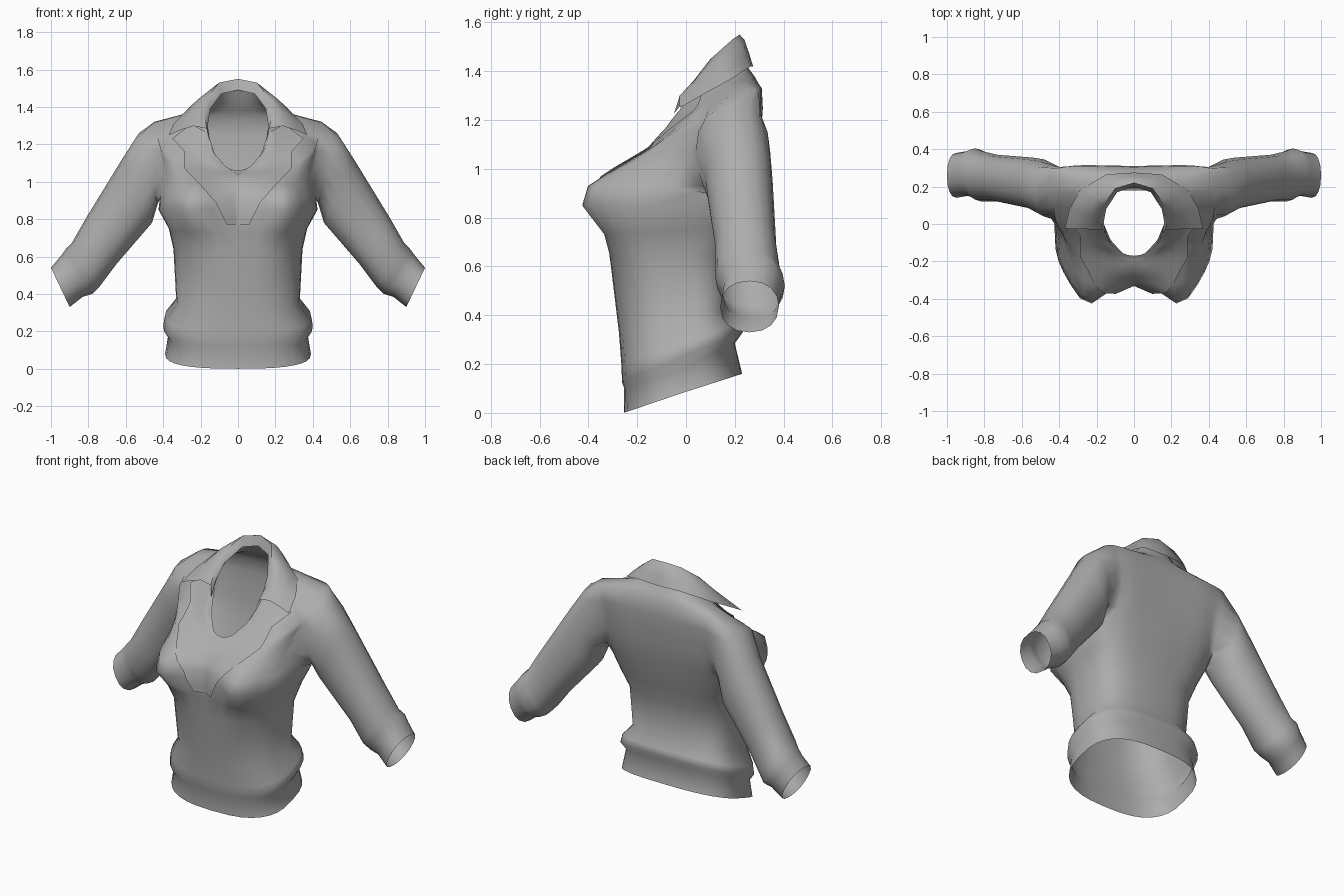
import bpy, bmesh, math
from mathutils import Vector
from mathutils.bvhtree import BVHTree

if "Cube" in bpy.data.objects:
    bpy.data.objects.remove(bpy.data.objects["Cube"])

cloth = bpy.data.materials.new("grey_cloth")
cloth.diffuse_color = (0.42, 0.42, 0.42, 1)
cloth.use_nodes = True
cloth.node_tree.nodes["Principled BSDF"].inputs["Base Color"].default_value = cloth.diffuse_color
SEG = 16  # torso segments from front centre to back centre


def spow(v, p):
    """Signed power, for squarish ovals."""
    return math.copysign(abs(v) ** p, v)


def loft(bm, rows, closed=False):
    """Skin rows of points with quads, return rows of verts."""
    vs = [[bm.verts.new(p) for p in r] for r in rows]
    for a, b in zip(vs, vs[1:]):
        n = len(a)
        for j in range(n if closed else n - 1):
            k = (j + 1) % n
            bm.faces.new((a[j], a[k], b[k], b[j]))
    return vs


def finish(name, bm, angle=50):
    """Turn a right-hand half into a mirrored, smooth object."""
    bmesh.ops.recalc_face_normals(bm, faces=bm.faces)
    me = bpy.data.meshes.new(name)
    bm.to_mesh(me)
    bm.free()
    me.materials.append(cloth)
    ob = bpy.data.objects.new(name, me)
    bpy.context.collection.objects.link(ob)
    ob.modifiers.new("mirror", 'MIRROR').use_clip = True
    bpy.ops.object.select_all(action='DESELECT')
    ob.select_set(True)
    bpy.context.view_layer.objects.active = ob
    bpy.ops.object.shade_smooth_by_angle(angle=math.radians(angle))


# Torso rings: front (y, z), side (x, y, z), back (y, z)
RINGS = [
    ((-.255, 0), (.39, -.02, .08), (.23, .16)),
    ((-.253, .1), (.372, -.02, .18), (.2, .285)),
    ((-.262, .125), (.4, -.02, .23), (.232, .33)),
    ((-.265, .2), (.39, -.02, .28), (.22, .37)),
    ((-.275, .33), (.33, -.02, .36), (.18, .43)),
    ((-.31, .62), (.345, -.02, .64), (.2, .66)),
    ((-.32, .73), (.37, -.01, .75), (.235, .77)),
    ((-.325, .85), (.425, -.02, .85), (.26, .88)),
    ((-.31, .93), (.415, .04, .92), (.28, .97)),
    ((-.28, .98), (.405, .12, 1.02), (.295, 1.07)),
    ((-.25, 1.015), (.41, .16, 1.13), (.305, 1.17)),
    ((-.22, 1.04), (.43, .18, 1.23), (.31, 1.25)),
    ((-.19, 1.05), (.45, .19, 1.315), (.305, 1.33)),
    ((-.18, 1.055), (.32, .17, 1.345), (.28, 1.38)),
    ((-.175, 1.058), (.22, .1, 1.35), (.25, 1.42)),
    ((-.17, 1.06), (.165, .03, 1.31), (.21, 1.52)),
]


def torso_ring(i, front, side, back):
    w, ys, zs = side
    # bust swells around z 0.87; ovals get rounder toward the neck
    bust = .125 * math.exp(-((zs - .87) / (.12 if zs < .87 else .22)) ** 2) if i < 13 else 0
    p = .75 - .1 * math.exp(-((zs - .88) / .1) ** 2) + .05 * max(0, i - 10)
    q = .55 if 5 < i < 13 else .7 if i < 13 else p  # squarer across the back
    hollow = .03 if 7 < i < 13 else 0               # dip between shoulder blades
    pts = []
    for j in range(SEG + 1):
        t = math.pi * j / SEG
        e = p if j <= SEG // 2 else q
        c, s = abs(math.cos(t)) ** e, abs(math.sin(t)) ** e
        x = w * s if 0 < j < SEG else 0.0
        ye, ze = front if j <= SEG // 2 else back
        y, z = ys + (ye - ys) * c, zs + (ze - zs) * c
        if j < SEG // 2:
            y -= bust * math.exp(-((x - .25) / .11) ** 2)
        else:
            y += hollow * s * s * min(1, 2 * c)
        pts.append((x, y, z))
    return pts


# Jacket body with an armhole cut into the side
bm = bmesh.new()
rows = loft(bm, [torso_ring(i, *r) for i, r in enumerate(RINGS)])
bm.normal_update()
tree = BVHTree.FromBMesh(bm)
hole = set(v for row in rows[8:13] for v in row[7:12])
bmesh.ops.delete(bm, geom=[f for f in bm.faces if all(v in hole for v in f.verts)],
                 context='FACES')
hole = set(v for v in hole if v.is_valid)
rim = [e for e in bm.edges if e.is_boundary and all(v in hole for v in e.verts)]

# Sleeve rings: top (x, z), bottom (x, z), front and back y
SLEEVE = [
    ((.53, 1.26), (.43, .88), (.04, .345)),
    ((.62, 1.12), (.46, .78), (.08, .355)),
    ((.81, .81), (.65, .56), (.12, .37)),
    ((.89, .67), (.74, .44), (.12, .39)),
    ((.92, .64), (.78, .40), (.14, .405)),
    ((.95, .60), (.83, .385), (.15, .39)),
    ((1.0, .54), (.90, .33), (.14, .38)),
]
N = 16
srows = []
for (tx, tz), (bx, bz), (y0, y1) in SLEEVE:
    ring = []
    for k in range(N):
        a = 2 * math.pi * k / N
        c, s = spow(math.cos(a), .9) / 2, spow(math.sin(a), .9) / 2
        ring.append(((tx + bx) / 2 + (tx - bx) * c, (y0 + y1) / 2 + (y1 - y0) * s,
                     (tz + bz) / 2 + (tz - bz) * c))
    srows.append(ring)
sv = loft(bm, srows, closed=True)
head = [bm.edges.get((sv[0][k], sv[0][(k + 1) % N])) for k in range(N)]
bmesh.ops.bridge_loops(bm, edges=rim + head)
# relax the shoulder seam, leaving the shoulder point in place
seam = [v for v in hole if v.co.z < 1.3]
for _ in range(2):
    bmesh.ops.smooth_vert(bm, verts=seam, factor=.4, use_axis_x=True,
                          use_axis_y=True, use_axis_z=True)
finish("jacket_body", bm, 85)

# Lapel: inner (x, z) to outer (x, z), laid just over the chest
LAPEL = [
    ((0, .77), (.06, .77)), ((0, .88), (.12, .89)), ((0, .96), (.19, .97)),
    ((0, 1.04), (.285, 1.07)), ((.07, 1.085), (.285, 1.16)),
    ((.125, 1.15), (.35, 1.23)), ((.16, 1.26), (.25, 1.31)),
]
bm = bmesh.new()
lrows = []
for a, b in zip(LAPEL, LAPEL[1:] + LAPEL[-1:]):
    for f in (0, 1 / 3, 2 / 3) if a is not b else (0,):
        inner, outer = (Vector(p).lerp(Vector(q), f) for p, q in zip(a, b))
        line, y = [], 0
        for k in range(7):
            x, z = outer.lerp(inner, k / 6)
            hit = tree.ray_cast(Vector((x + 1e-4, -1, z)), Vector((0, 1, 0)))[0]
            if hit and hit.y < .12:
                y = hit.y
            line.append((x, y - .006 - .012 * (1 - k / 6), z))
        lrows.append(line)
loft(bm, lrows)
finish("lapel", bm, 70)

# Collar: crest and outer edge from centre back to the front tip
CREST = [(0, .22, 1.55), (.10, .19, 1.53), (.165, .10, 1.45), (.18, .03, 1.36), (.168, -.03, 1.285)]
OUTER = [(0, .275, 1.42), (.15, .265, 1.42), (.29, .18, 1.365), (.345, .08, 1.31), (.37, -.025, 1.25)]
crows = [[(x * .9, y - .02, z - .06) for x, y, z in CREST]]
for f, lift in ((0, 0), (.35, .025), (.7, .015), (1, 0)):
    crows.append([Vector(a).lerp(Vector(b), f) + Vector((0, 0, lift))
                  for a, b in zip(CREST, OUTER)])
bm = bmesh.new()
loft(bm, crows)
finish("collar", bm, 60)
